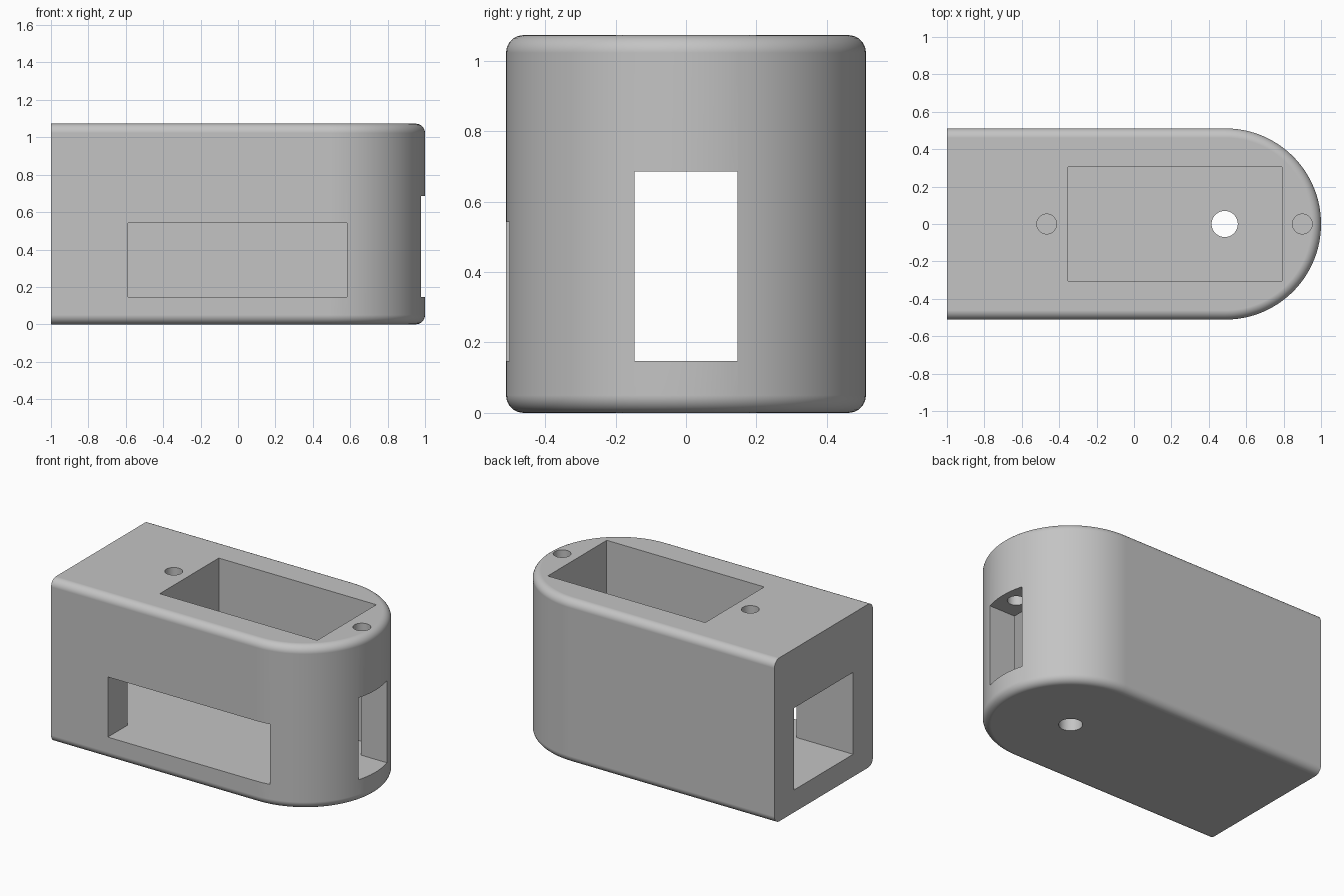
import bpy
import bmesh
from math import sin, cos, pi

cube = bpy.data.objects.get("Cube")
if cube:
    bpy.data.objects.remove(cube, do_unlink=True)

HALF_W, HEIGHT, ROUND = 0.511, 1.073, 0.05
LEFT, ARC_X = -1.0, 1.0 - HALF_W
FLOOR, CEILING = 0.147, 0.685

grey = bpy.data.materials.new("light grey plastic")
grey.use_nodes = True
colour = (0.55, 0.55, 0.55, 1)
grey.diffuse_color = colour
grey.node_tree.nodes["Principled BSDF"].inputs["Base Color"].default_value = colour


def new_object(name, bm):
    bmesh.ops.recalc_face_normals(bm, faces=bm.faces)
    mesh = bpy.data.meshes.new(name)
    bm.to_mesh(mesh)
    bm.free()
    obj = bpy.data.objects.new(name, mesh)
    bpy.context.collection.objects.link(obj)
    mesh.materials.append(grey)
    return obj


def d_outline(inset, steps=64):
    """Outline with a square left end and a half-round right end."""
    r = HALF_W - inset
    arc = [(ARC_X + r * cos(a), r * sin(a))
           for a in (pi * (i / steps - 0.5) for i in range(steps + 1))]
    return [(LEFT, -r)] + arc + [(LEFT, r)]


def box(name, x, y, z):
    bm = bmesh.new()
    bmesh.ops.create_cube(bm, size=1)
    for v in bm.verts:
        v.co = [lo + (c + 0.5) * (hi - lo) for c, (lo, hi) in zip(v.co, (x, y, z))]
    return new_object(name, bm)


def drill(name, x, radius, z0, z1):
    bm = bmesh.new()
    bmesh.ops.create_cone(bm, cap_ends=True, segments=48, radius1=radius,
                          radius2=radius, depth=z1 - z0)
    bmesh.ops.translate(bm, verts=bm.verts, vec=(x, 0, (z0 + z1) / 2))
    return new_object(name, bm)


# Housing: stacked outlines with rounded top and bottom rims
STEPS = 8
rim = [(ROUND * (1 - sin(a)), ROUND * (1 - cos(a)))
       for a in (pi / 2 * i / STEPS for i in range(STEPS + 1))]
levels = rim + [(inset, HEIGHT - z) for inset, z in reversed(rim)]
bm = bmesh.new()
rings = [[bm.verts.new((x, y, z)) for x, y in d_outline(inset)] for inset, z in levels]
count = len(rings[0])
for low, high in zip(rings, rings[1:]):
    for i in range(count - 1):
        bm.faces.new((low[i], low[i + 1], high[i + 1], high[i]))
bm.faces.new(rings[0])
bm.faces.new(rings[-1])
# Flat left end
bm.faces.new([r[0] for r in rings] + [r[-1] for r in reversed(rings)])
housing = new_object("housing", bm)

# Openings: main bore, top pocket, front window, end slot, screw and cable holes
cutters = [
    box("bore_cutter", (-1.2, 0.79), (-0.306, 0.306), (FLOOR, CEILING)),
    box("top_pocket_cutter", (-0.354, 0.79), (-0.306, 0.306), (0.5, 1.2)),
    box("front_window_cutter", (-0.588, 0.584), (-0.7, -0.2), (FLOOR, 0.542)),
    box("end_slot_cutter", (0.7, 1.2), (-0.146, 0.146), (FLOOR, CEILING)),
    drill("inner_screw_cutter", -0.467, 0.053, 0.6, 1.2),
    drill("outer_screw_cutter", 0.9, 0.053, 0.6, 1.2),
    drill("cable_hole_cutter", 0.485, 0.07, -0.1, 0.3),
]
bpy.ops.object.select_all(action='DESELECT')
bpy.context.view_layer.objects.active = housing
housing.select_set(True)
for cutter in cutters:
    mod = housing.modifiers.new(cutter.name, 'BOOLEAN')
    mod.operation = 'DIFFERENCE'
    mod.solver = 'EXACT'
    mod.object = cutter
    bpy.ops.object.modifier_apply(modifier=mod.name)
    bpy.data.objects.remove(cutter, do_unlink=True)

# Smooth curves, flat planes and crisp openings
bpy.ops.object.shade_smooth_by_angle(angle=pi / 6)
weighted = housing.modifiers.new("weighted_normals", 'WEIGHTED_NORMAL')
weighted.keep_sharp = True
weighted.weight = 100
